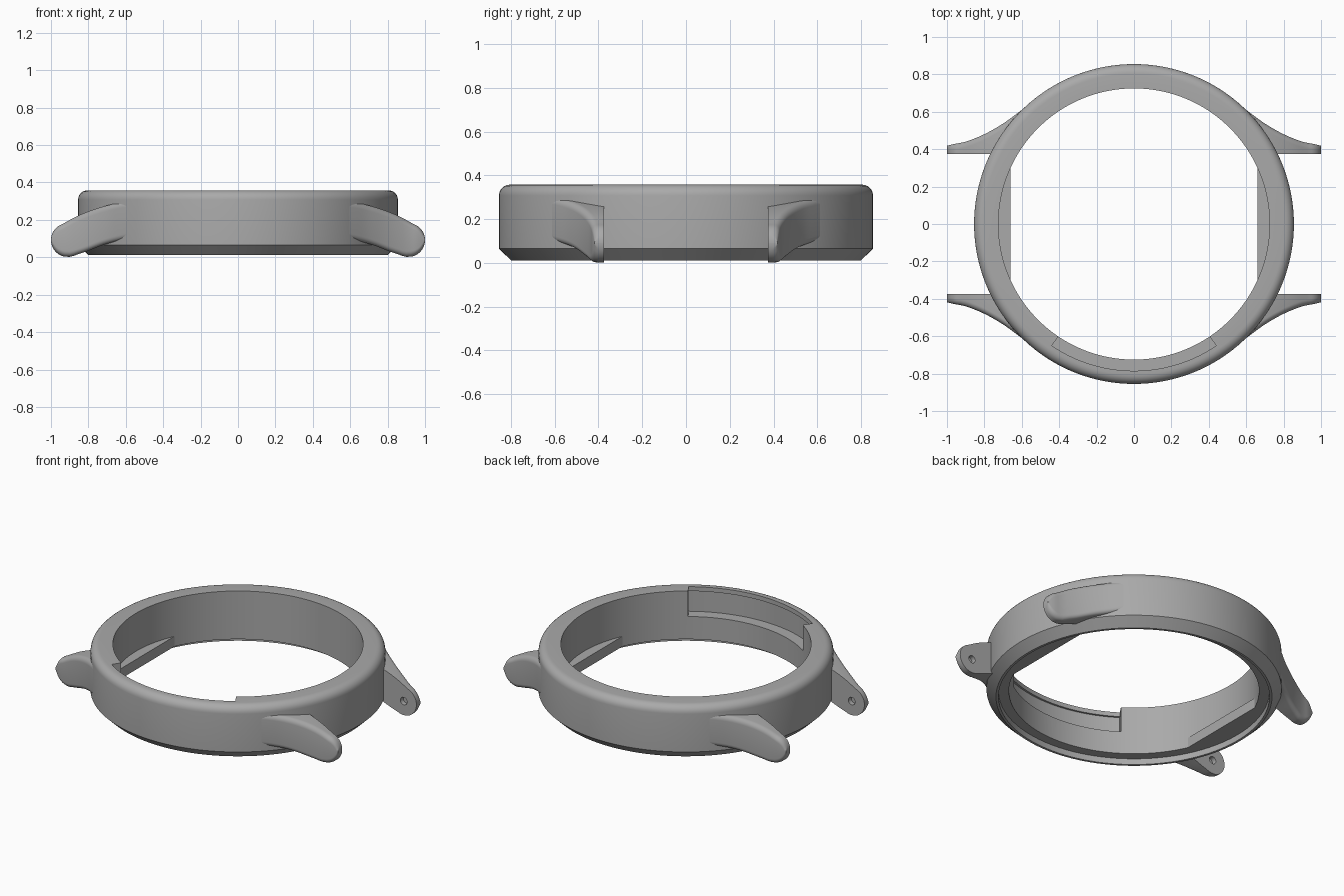
import bpy, bmesh, math

old = bpy.data.objects.get("Cube")
if old:
    bpy.data.objects.remove(old, do_unlink=True)

GREY = (0.40, 0.40, 0.40, 1)
steel = bpy.data.materials.new("brushed_grey")
steel.use_nodes = True
steel.diffuse_color = GREY
steel.node_tree.nodes["Principled BSDF"].inputs["Base Color"].default_value = GREY


def finish(name, bm):
    bmesh.ops.recalc_face_normals(bm, faces=bm.faces)
    mesh = bpy.data.meshes.new(name)
    bm.to_mesh(mesh)
    bm.free()
    mesh.materials.append(steel)
    obj = bpy.data.objects.new(name, mesh)
    bpy.context.collection.objects.link(obj)
    return obj


def loft(name, rings, closed=False):
    """Skin a row of equal sections; cap the ends unless closed."""
    bm = bmesh.new()
    rows = [[bm.verts.new(p) for p in ring] for ring in rings]
    n = len(rows[0])
    pairs = list(zip(rows, rows[1:]))
    if closed:
        pairs.append((rows[-1], rows[0]))
    else:
        bm.faces.new(rows[0])
        bm.faces.new(rows[-1])
    for a, b in pairs:
        for i in range(n):
            j = (i + 1) % n
            bm.faces.new((a[i], a[j], b[j], b[i]))
    return finish(name, bm)


def lathe(name, profile, start, sweep, steps):
    full = sweep > 359
    angles = [math.radians(start + sweep * i / steps)
              for i in range(steps if full else steps + 1)]
    return loft(name, [[(r * math.cos(a), r * math.sin(a), z) for r, z in profile]
                       for a in angles], full)


def cut(obj, cutter):
    mod = obj.modifiers.new("cut", 'BOOLEAN')
    mod.operation = 'DIFFERENCE'
    mod.solver = 'EXACT'
    mod.object = cutter
    bpy.context.view_layer.objects.active = obj
    bpy.ops.object.modifier_apply(modifier=mod.name)
    bpy.data.objects.remove(cutter, do_unlink=True)


def smooth(obj):
    bpy.ops.object.select_all(action='DESELECT')
    obj.select_set(True)
    bpy.context.view_layer.objects.active = obj
    bpy.ops.object.shade_smooth_by_angle(angle=math.radians(32))


def interp(table, x):
    """Smooth curve through (x, value) points."""
    for i in range(len(table) - 1):
        (x0, v0), (x1, v1) = table[i], table[i + 1]
        if x <= x1:
            def slope(k):
                a, b = table[max(k - 1, 0)], table[min(k + 1, len(table) - 1)]
                return (b[1] - a[1]) / (b[0] - a[0])
            h = x1 - x0
            t = max(0, (x - x0) / h)
            s = 1 - t
            return (v0 * s * s * (1 + 2 * t) + v1 * t * t * (3 - 2 * t)
                    + h * t * s * (s * slope(i) - t * slope(i + 1)))
    return table[-1][1]


# Case ring: rounded top edge, chamfered bottom edge, recess underneath
FILLET = 0.05
corner = [math.radians(15 * i) for i in range(7)]
section = [(0.725, 0.05), (0.785, 0.05), (0.785, 0.012), (0.80, 0.012), (0.855, 0.065)]
section += [(0.805 + FILLET * math.cos(a), 0.308 + FILLET * math.sin(a)) for a in corner]
section += [(0.725, 0.358)]
case = lathe("case_ring", section, 0, 360, 160)

# Open pocket in the front inner wall, with a thin lip on top
pocket = [(0.69, 0.195), (0.797, 0.195), (0.797, 0.33), (0.785, 0.33),
          (0.785, 0.5), (0.69, 0.5)]
cut(case, lathe("pocket_cutter", pocket, 236, 68, 32))
smooth(case)

# Flat pads low on the inner wall at both sides
for side, label in ((1, "left"), (-1, "right")):
    half = math.acos(0.66 / 0.74)
    arc = [half * (i / 8 - 1) for i in range(17)]
    outline = [(side * 0.74 * math.cos(a), 0.74 * math.sin(a)) for a in arc]
    loft("inner_flat_" + label, [[(x, y, z) for x, y in outline] for z in (0.05, 0.115)])

# Strap lugs: curved in plan, drooping in profile, round tip
TIP_X, TIP_Z, TIP_R, INNER_Y = 0.91, 0.092, 0.09, 0.375
TOP = [(0.56, 0.30), (0.62, 0.295), (0.74, 0.266), (0.85, 0.225), (0.94, 0.177)]
BOTTOM = [(0.56, 0.10), (0.62, 0.092), (0.72, 0.066), (0.82, 0.028), (0.88, 0.008)]
OUTER = [(0.56, 0.64), (0.62, 0.595), (0.70, 0.537), (0.80, 0.48), (0.90, 0.44),
         (0.96, 0.428), (1.0, 0.418)]


def lug_section(x):
    dx = min(max(x - TIP_X, -TIP_R), TIP_R)
    h = math.sqrt(max(TIP_R ** 2 - dx ** 2, 1e-6))
    top = interp(TOP, x) if x < 0.94 else TIP_Z + h
    low = interp(BOTTOM, x) if x < 0.88 else TIP_Z - h
    outer = interp(OUTER, x)
    inner = max(INNER_Y, math.sqrt(max(0.77 ** 2 - x * x, 0)))
    r = min(0.03, (top - low) * 0.45)
    pts = [(x, inner, low), (x, inner, top)]
    for a in reversed(corner):
        pts.append((x, outer - r + r * math.cos(a), top - r + r * math.sin(a)))
    for a in corner:
        pts.append((x, outer - r + r * math.cos(a), low + r - r * math.sin(a)))
    return pts


stations = [0.56 + 0.02 * i for i in range(18)]
stations += [TIP_X + TIP_R * math.sin(math.radians(a)) for a in range(10, 91, 8)]
stations.append(1.0)
for sx, side in ((1, "left"), (-1, "right")):
    for sy, end in ((1, "back"), (-1, "front")):
        rings = [[(sx * x, sy * y, z) for x, y, z in lug_section(s)] for s in stations]
        lug = loft(f"lug_{end}_{side}", rings)
        # Blind pin hole in the inner face
        ring = [math.radians(15 * i) for i in range(24)]
        cut(lug, loft("pin_cutter", [[(sx * (TIP_X + 0.024 * math.cos(a)), sy * y,
                                       TIP_Z + 0.024 * math.sin(a)) for a in ring]
                                     for y in (0.36, 0.405)]))
        smooth(lug)
